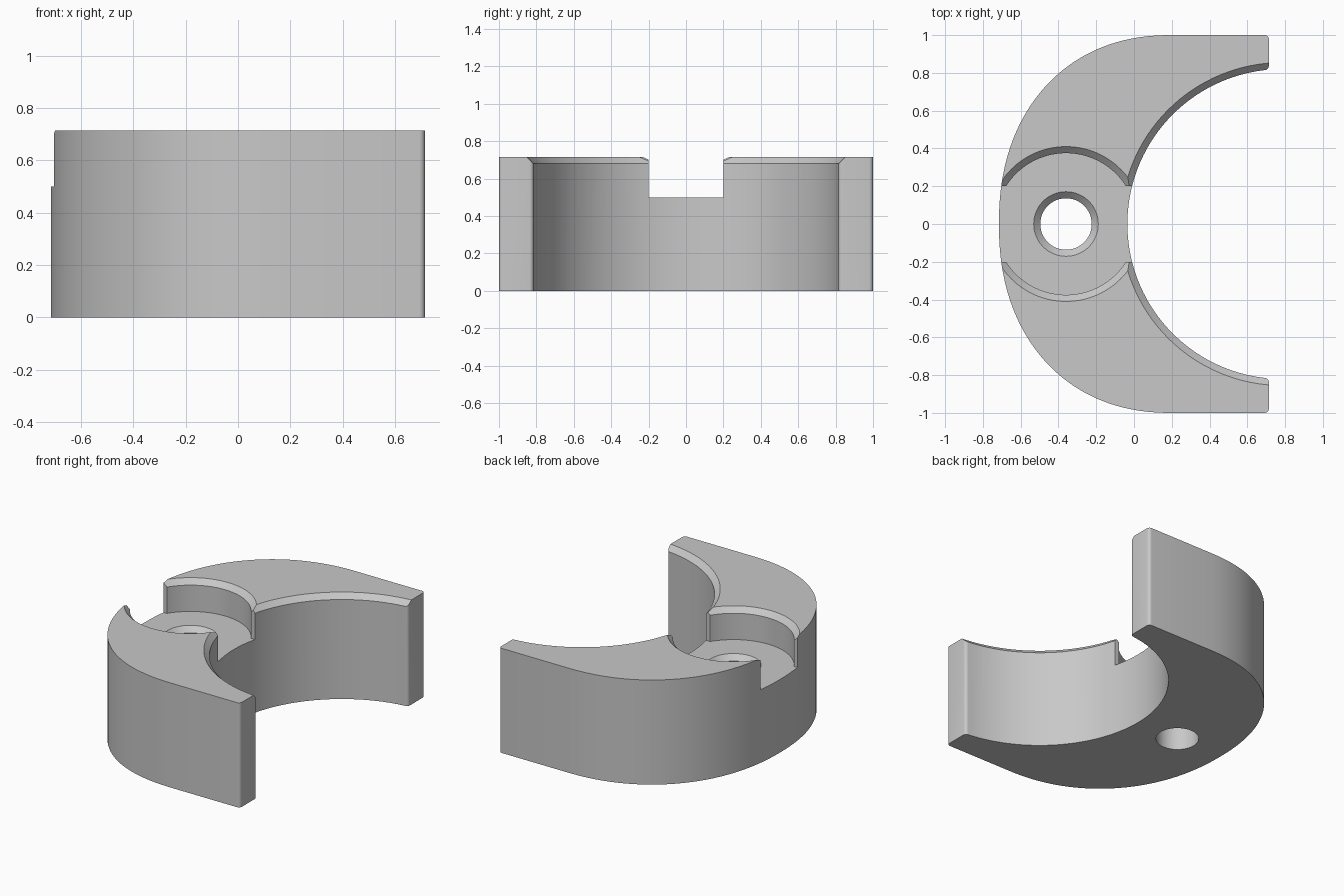
import bpy
import bmesh
from math import sin, cos, acos, pi

cube = bpy.data.objects.get("Cube")
if cube:
    bpy.data.objects.remove(cube, do_unlink=True)

HEIGHT, FLOOR, CHAMFER = 0.715, 0.5, 0.035
TIP_X, BACK_X = 0.714, -0.715     # flat horn ends and the far round side
OUTER_X, POWER = 0.2, 2.2         # full, slightly squared outer round
INNER_X, INNER_R = 0.785, 0.82    # inner bite
HOLE_X, HOLE_R = -0.36, 0.136     # bolt hole and its pocket
POCKET_R, SLOT_Y = 0.375, 0.2
FILLET = 0.022

grey = bpy.data.materials.new("plain grey")
grey.use_nodes = True
colour = (0.58, 0.58, 0.58, 1)
grey.diffuse_color = colour
grey.node_tree.nodes["Principled BSDF"].inputs["Base Color"].default_value = colour


def make_object(name, bm):
    bmesh.ops.recalc_face_normals(bm, faces=bm.faces)
    mesh = bpy.data.meshes.new(name)
    bm.to_mesh(mesh)
    bm.free()
    mesh.materials.append(grey)
    obj = bpy.data.objects.new(name, mesh)
    bpy.context.collection.objects.link(obj)
    return obj


def prism(name, outline, bottom, top):
    """Extrude a closed plan outline between two heights."""
    bm = bmesh.new()
    face = bm.faces.new([bm.verts.new((x, y, bottom)) for x, y in outline])
    out = bmesh.ops.extrude_face_region(bm, geom=[face], use_keep_orig=True)
    moved = [v for v in out["geom"] if isinstance(v, bmesh.types.BMVert)]
    bmesh.ops.translate(bm, verts=moved, vec=(0, 0, top - bottom))
    return make_object(name, bm)


def lathe(name, profile, x, steps=128):
    """Stack rings of (radius, height) into a closed round solid."""
    bm = bmesh.new()
    rings = [[bm.verts.new((x + r * cos(2 * pi * i / steps), r * sin(2 * pi * i / steps), z))
              for i in range(steps)] for r, z in profile]
    for low, high in zip(rings, rings[1:]):
        for i in range(steps):
            j = (i + 1) % steps
            bm.faces.new((low[i], low[j], high[j], high[i]))
    bm.faces.new(rings[0])
    bm.faces.new(rings[-1])
    return make_object(name, bm)


def arc(x, y, r, start, end, steps):
    return [(x + r * cos(start + (end - start) * i / steps),
             y + r * sin(start + (end - start) * i / steps)) for i in range(steps + 1)]


# Crescent body: half outline on +y, mirrored to -y
half = [(OUTER_X + (OUTER_X - BACK_X) * -abs(x) ** (2 / POWER), abs(y) ** (2 / POWER))
        for x, y in arc(0, 0, 1, pi, pi / 2, 64)]
half += arc(TIP_X - FILLET, 1 - FILLET, FILLET, pi / 2, 0, 5)
bite_end = acos((TIP_X - FILLET - INNER_X) / INNER_R)
bite_y = INNER_R * sin(bite_end)
half += arc(TIP_X - FILLET, bite_y + FILLET, FILLET, 0, -pi / 2, 5)
half += arc(INNER_X, 0, INNER_R, bite_end, pi, 48)[1:]
outline = half + [(x, -y) for x, y in reversed(half[1:-1])]
body = prism("crescent_body", outline, 0, HEIGHT)

# Round pocket with a chamfered rim
OVER = 0.05
rim = HEIGHT - CHAMFER
pocket = lathe("pocket_cutter", [(POCKET_R, FLOOR), (POCKET_R, rim),
               (POCKET_R + CHAMFER + OVER, HEIGHT + OVER)], HOLE_X)

# Straight slot that opens the pocket on both sides
slot = prism("slot_cutter", [(-1, -SLOT_Y), (SLOT_Y, -SLOT_Y), (SLOT_Y, SLOT_Y), (-1, SLOT_Y)],
             FLOOR, HEIGHT + OVER)

# Chamfer along the top of the inner bite
bite = lathe("bite_chamfer_cutter", [(INNER_R - OVER, rim - OVER),
             (INNER_R + CHAMFER + OVER, HEIGHT + OVER)], INNER_X)

# Countersunk through hole
hole = lathe("hole_cutter", [(HOLE_R, -OVER), (HOLE_R, FLOOR - CHAMFER),
             (HOLE_R + CHAMFER + OVER, FLOOR + OVER)], HOLE_X, 64)

bpy.ops.object.select_all(action='DESELECT')
body.select_set(True)
bpy.context.view_layer.objects.active = body
for cutter in (pocket, slot, bite, hole):
    cutter.hide_render = True
    cut = body.modifiers.new(cutter.name, 'BOOLEAN')
    cut.operation = 'DIFFERENCE'
    cut.solver = 'EXACT'
    cut.object = cutter
    bpy.ops.object.modifier_apply(modifier=cut.name)
    bpy.data.objects.remove(cutter, do_unlink=True)

bpy.ops.object.shade_smooth_by_angle(angle=pi / 6)
